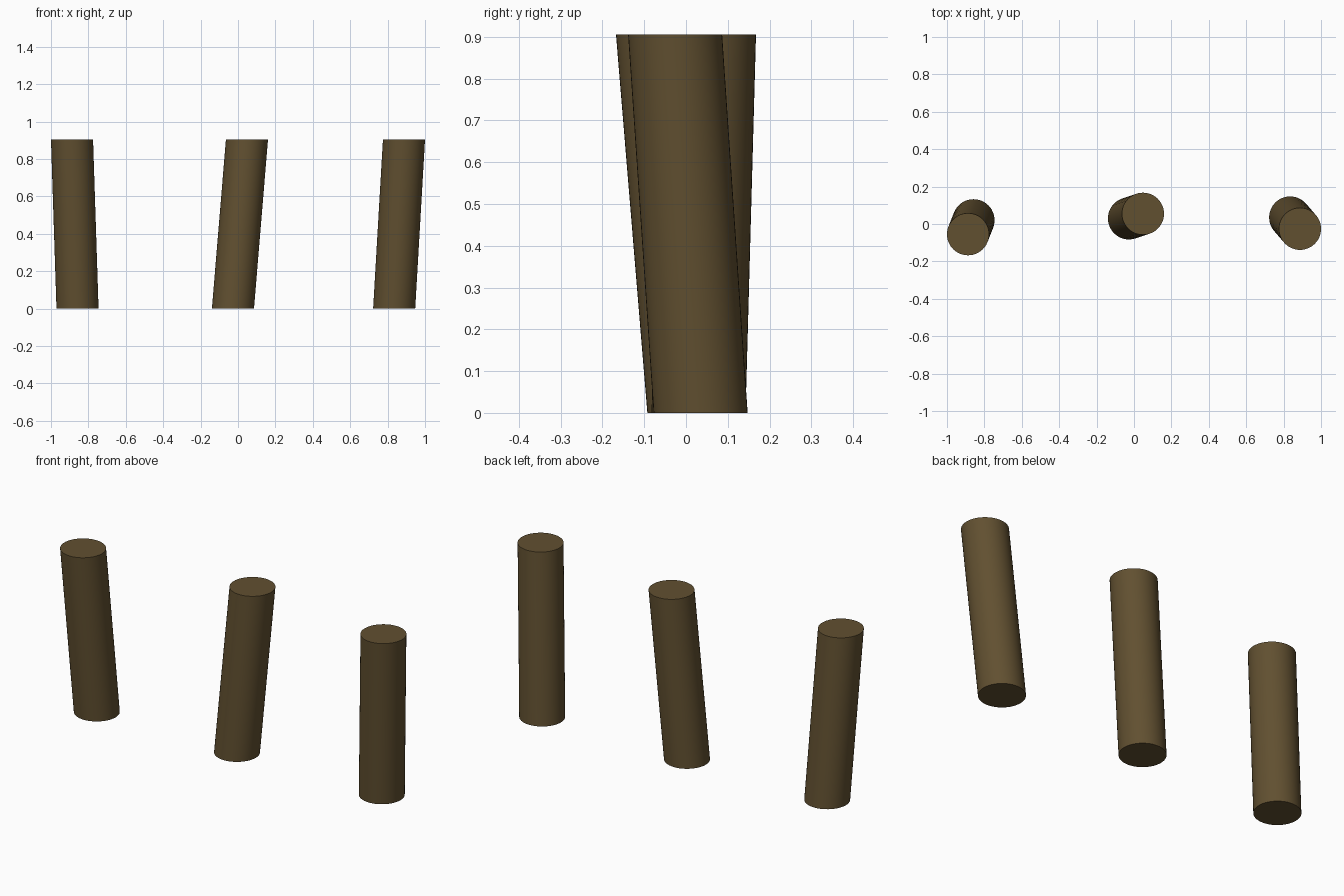
import bpy, bmesh, math
from mathutils import Vector

if "Cube" in bpy.data.objects:
    bpy.data.objects.remove(bpy.data.objects["Cube"])

RADIUS, HEIGHT, SIDES = 0.1125, 0.905, 48

wood = bpy.data.materials.new("brown_wood")
wood.diffuse_color = (0.12, 0.08, 0.03, 1)
wood.use_nodes = True
wood.node_tree.nodes["Principled BSDF"].inputs["Base Color"].default_value = wood.diffuse_color


def leaning_post(name, foot, head):
    """Round post with level ends, leaning from foot (x, y) to head (x, y)."""
    bm = bmesh.new()
    bmesh.ops.create_cone(bm, cap_ends=True, segments=SIDES,
                          radius1=RADIUS, radius2=RADIUS, depth=HEIGHT)
    for v in bm.verts:
        x, y = head if v.co.z > 0 else foot
        v.co += Vector((x, y, HEIGHT / 2))
    mesh = bpy.data.meshes.new(name)
    bm.to_mesh(mesh)
    bm.free()
    mesh.materials.append(wood)
    post = bpy.data.objects.new(name, mesh)
    bpy.context.collection.objects.link(post)
    bpy.ops.object.select_all(action='DESELECT')
    post.select_set(True)
    bpy.context.view_layer.objects.active = post
    bpy.ops.object.shade_smooth_by_angle(angle=math.radians(30))


# Row of three posts
leaning_post("left_post", (-0.858, 0.02), (-0.8875, -0.055))
leaning_post("middle_post", (-0.027, 0.03), (0.048, 0.055))
leaning_post("right_post", (0.835, 0.035), (0.8875, -0.026))
